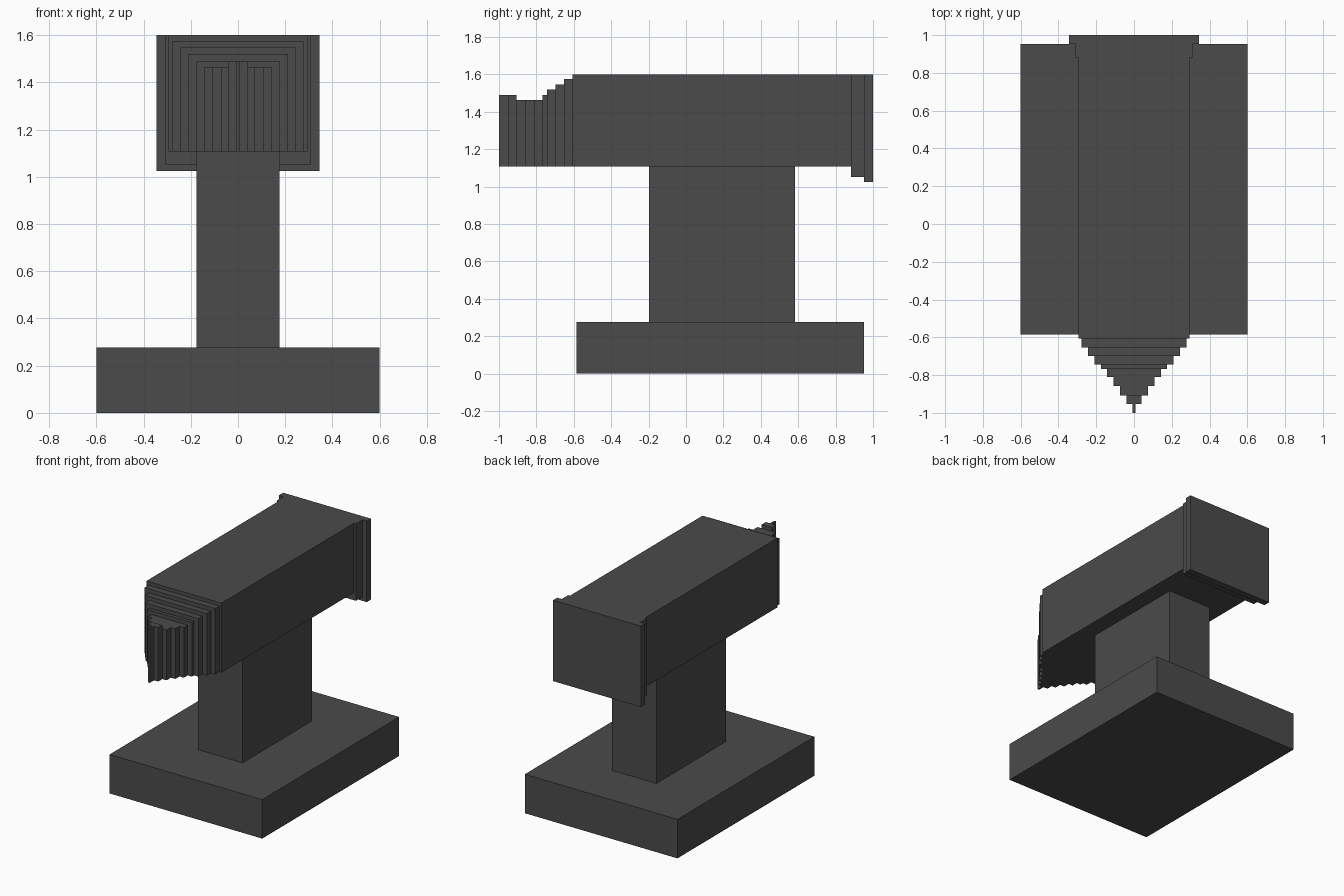
import bpy

if "Cube" in bpy.data.objects:
    bpy.data.objects.remove(bpy.data.objects["Cube"])

# One dark iron colour for the whole anvil
iron = bpy.data.materials.new("dark iron grey")
iron.diffuse_color = (0.07, 0.07, 0.07, 1.0)
iron.use_nodes = True
iron.node_tree.nodes["Principled BSDF"].inputs["Base Color"].default_value = iron.diffuse_color


def box(name, half_width, y0, y1, z0, z1):
    """Box symmetric about x = 0, spanning y0..y1 and z0..z1."""
    bpy.ops.mesh.primitive_cube_add(size=1, location=(0, (y0 + y1) / 2, (z0 + z1) / 2))
    obj = bpy.context.object
    obj.name = name
    obj.scale = (2 * half_width, y1 - y0, z1 - z0)
    bpy.ops.object.transform_apply(location=False, rotation=False, scale=True)
    obj.data.materials.append(iron)
    return obj


UNDERSIDE, TOP = 1.107, 1.6

# Foot, waist and main body
box("base", 0.6, -0.585, 0.953, 0, 0.277)
box("waist", 0.175, -0.198, 0.582, 0.277, UNDERSIDE)
box("body", 0.295, -0.607, 0.882, UNDERSIDE, TOP)

# Heel: two widening plates at the back
box("heel_inner", 0.31, 0.882, 0.953, 1.052, TOP)
box("heel_outer", 0.345, 0.953, 1.0, 1.025, TOP)

# Stepped horn at the front: (half width, front y, top z)
horn_steps = [
    (0.278, -0.653, 1.575),
    (0.244, -0.698, 1.547),
    (0.209, -0.743, 1.519),
    (0.176, -0.768, 1.491),
    (0.142, -0.811, 1.464),
    (0.108, -0.858, 1.464),
    (0.073, -0.907, 1.464),
    (0.040, -0.953, 1.491),
    (0.007, -1.000, 1.491),
]
back = -0.607
for i, (half_width, front, top) in enumerate(horn_steps, 1):
    box(f"horn_step_{i}", half_width, front, back, UNDERSIDE, top)
    back = front
